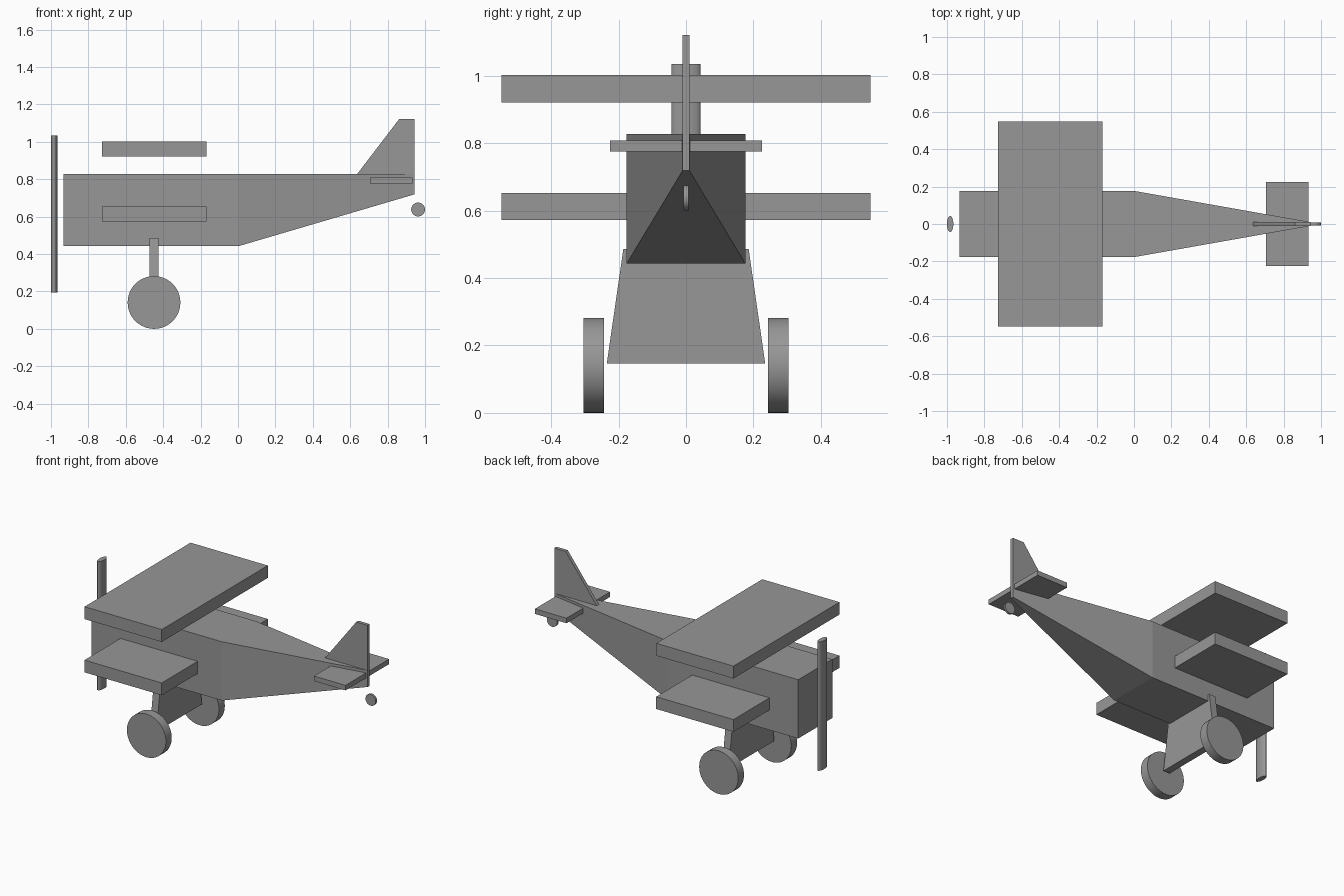
import bpy, bmesh, math

if "Cube" in bpy.data.objects:
    bpy.data.objects.remove(bpy.data.objects["Cube"])

# Dark grey finish shared by every part
grey = bpy.data.materials.new("dark_grey")
grey.diffuse_color = (0.31, 0.31, 0.31, 1)
grey.use_nodes = True
grey.node_tree.nodes["Principled BSDF"].inputs["Base Color"].default_value = grey.diffuse_color


def add_mesh(name, verts, faces):
    me = bpy.data.meshes.new(name)
    me.from_pydata(verts, [], faces)
    bm = bmesh.new()
    bm.from_mesh(me)
    bmesh.ops.recalc_face_normals(bm, faces=bm.faces)
    bm.to_mesh(me)
    bm.free()
    me.materials.append(grey)
    ob = bpy.data.objects.new(name, me)
    bpy.context.collection.objects.link(ob)
    return ob


def loft(name, sections):
    # skin matching closed cross-sections and cap both ends
    n = len(sections[0])
    verts = [p for s in sections for p in s]
    faces = [list(range(n)), list(range(len(verts) - n, len(verts)))]
    for k in range(len(sections) - 1):
        for i in range(n):
            j = (i + 1) % n
            faces.append([k * n + i, k * n + j, (k + 1) * n + j, (k + 1) * n + i])
    return add_mesh(name, verts, faces)


def rect(x, half_y, z0, z1):
    return [(x, -half_y, z0), (x, half_y, z0), (x, half_y, z1), (x, -half_y, z1)]


def slab(name, x0, x1, half_y, z0, z1):
    return loft(name, [rect(x0, half_y, z0, z1), rect(x1, half_y, z0, z1)])


def cylinder(name, loc, radius, depth, rot=(0, 0, 0), scale=(1, 1, 1)):
    bpy.ops.mesh.primitive_cylinder_add(vertices=48, radius=radius, depth=depth,
                                        location=loc, rotation=rot)
    ob = bpy.context.object
    ob.name = name
    ob.scale = scale
    ob.data.materials.append(grey)
    bpy.ops.object.transform_apply(location=False, rotation=True, scale=True)
    bpy.ops.object.shade_smooth_by_angle(angle=math.radians(30))
    return ob


# Fuselage: boxy nose, tail narrowing to a thin upright edge
loft("fuselage", [rect(-0.934, 0.176, 0.443, 0.827),
                  rect(0.006, 0.176, 0.443, 0.827),
                  rect(0.944, 0.01, 0.719, 0.827)])

# Wings and tailplane
slab("upper_wing", -0.726, -0.168, 0.547, 0.921, 1.002)
slab("lower_wing", -0.726, -0.168, 0.547, 0.573, 0.653)
slab("tailplane", 0.706, 0.934, 0.225, 0.776, 0.809)

# Tail fin
fin = [(0.635, 0.825), (0.862, 1.122), (0.944, 1.122), (0.944, 0.719)]
loft("tail_fin", [[(x, y, z) for x, z in fin] for y in (-0.011, 0.011)])

# Landing gear plate
gear = [(-0.235, 0.147), (0.235, 0.147), (0.186, 0.486), (-0.186, 0.486)]
loft("landing_gear_plate", [[(x, y, z) for y, z in gear] for x in (-0.473, -0.425)])

# Wheels
quarter = (math.pi / 2, 0, 0)
for side, s in (("left", 1), ("right", -1)):
    cylinder(side + "_wheel", (-0.449, s * 0.274, 0.141), 0.141, 0.06, quarter)
cylinder("tail_wheel", (0.963, 0, 0.638), 0.037, 0.014, quarter)

# Propeller: tall blade with an oval cross-section
cylinder("propeller", (-0.983, 0, 0.615), 0.043, 0.84, scale=(0.4, 1, 1))
